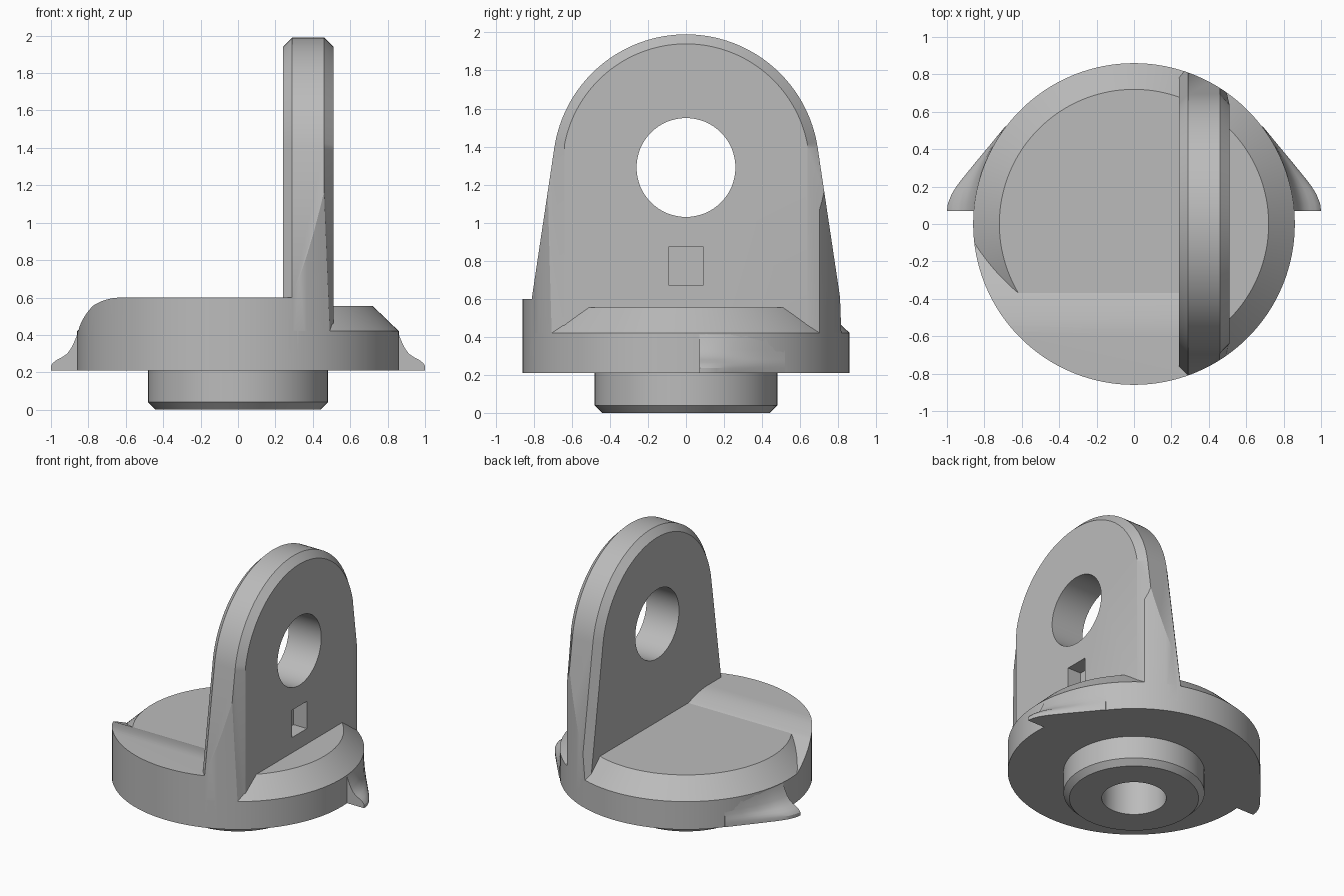
import bpy, bmesh, math
from math import sin, cos, radians, sqrt, pi

cube = bpy.data.objects.get("Cube")
if cube:
    bpy.data.objects.remove(cube, do_unlink=True)

grey = bpy.data.materials.new("plain grey")
grey.use_nodes = True
tone = (0.5, 0.5, 0.5, 1)
grey.diffuse_color = tone
grey.node_tree.nodes["Principled BSDF"].inputs["Base Color"].default_value = tone

DISK_R = 0.86
SEGS = 128


def make(name, bm):
    """Turn a bmesh into a grey object."""
    bmesh.ops.remove_doubles(bm, verts=bm.verts, dist=1e-5)
    bmesh.ops.recalc_face_normals(bm, faces=bm.faces)
    mesh = bpy.data.meshes.new(name)
    bm.to_mesh(mesh)
    bm.free()
    mesh.materials.append(grey)
    ob = bpy.data.objects.new(name, mesh)
    bpy.context.collection.objects.link(ob)
    return ob


def loft(name, rings):
    """Skin closed rings of equal length and cap both ends."""
    bm = bmesh.new()
    loops = [[bm.verts.new(p) for p in ring] for ring in rings]
    n = len(loops[0])
    for a, b in zip(loops, loops[1:]):
        for i in range(n):
            j = (i + 1) % n
            bm.faces.new((a[i], a[j], b[j], b[i]))
    bm.faces.new(loops[0])
    bm.faces.new(loops[-1])
    return make(name, bm)


def lathe(name, profile):
    """Revolve (radius, z) points around z."""
    bm = bmesh.new()
    verts = [bm.verts.new((r, 0, z)) for r, z in profile]
    edges = [bm.edges.new(pair) for pair in zip(verts, verts[1:])]
    bmesh.ops.spin(bm, geom=verts + edges, cent=(0, 0, 0), axis=(0, 0, 1),
                   angle=2 * pi, steps=SEGS, use_merge=True)
    return make(name, bm)


def box(name, x0, x1, y0, y1, z0, z1):
    return loft(name, [[(x, y0, z0), (x, y1, z0), (x, y1, z1), (x, y0, z1)]
                       for x in (x0, x1)])


def combine(ob, cutter, operation):
    """Apply a boolean and discard the helper."""
    cutter.hide_render = True
    mod = ob.modifiers.new("cut", 'BOOLEAN')
    mod.operation = operation
    mod.solver = 'EXACT'
    mod.object = cutter
    bpy.context.view_layer.objects.active = ob
    bpy.ops.object.modifier_apply(modifier=mod.name)
    bpy.data.objects.remove(cutter, do_unlink=True)


def round_limit():
    return lathe("limit", [(0, 0.1), (DISK_R, 0.1), (DISK_R, 2.2), (0, 2.2)])


# Disk with chamfered rim, hub below and blind bore
disk = lathe("base_disk", [(0, 0.4), (0.22, 0.4), (0.22, 0), (0.44, 0),
                           (0.48, 0.04), (0.48, 0.21), (DISK_R, 0.21),
                           (DISK_R, 0.42), (0.72, 0.555), (0, 0.555)])

# Front lip: ramp that eases to a flat top, trimmed to the disk
ramp = [(-0.1, 0.42), (-0.37, 0.555)]
for i in range(1, 9):
    t = i / 8
    ramp.append((-0.37 - 0.23 * t, 0.555 + 0.045 * sin(t * pi / 2)))
ramp += [(-0.95, 0.6), (-0.95, 0.42)]
lip = loft("front_lip", [[(x, y, z) for y, z in ramp] for x in (-0.95, 0.29)])
combine(lip, round_limit(), 'INTERSECT')

# Upright bracket: tapered plate with round top and chamfered edges
HOLE_Z = 1.29
TAPER = radians(8.5)


def bracket_ring(x, inset, limit):
    r = 0.70 - inset
    foot = (r + (HOLE_Z - 0.3) * sin(TAPER)) / cos(TAPER)
    ring = [(foot, 0.3)]
    for i in range(65):
        a = TAPER + (pi - 2 * TAPER) * i / 64
        ring.append((r * cos(a), HOLE_Z + r * sin(a)))
    ring.append((-foot, 0.3))
    return [(x, max(-limit, min(limit, y)), z) for y, z in ring]


bracket = loft("upright_bracket", [bracket_ring(0.24, 0.05, 1),
                                   bracket_ring(0.29, 0, 1),
                                   bracket_ring(0.46, 0, 1),
                                   bracket_ring(0.51, 0.05, 0.64)])
combine(bracket, round_limit(), 'INTERSECT')

# Round through hole and square pocket
circle = [(0.26 * cos(2 * pi * i / 64), HOLE_Z + 0.26 * sin(2 * pi * i / 64))
          for i in range(64)]
combine(bracket, loft("hole", [[(x, y, z) for y, z in circle] for x in (0, 0.8)]),
        'DIFFERENCE')
combine(bracket, box("pocket", 0.40, 0.7, -0.09, 0.09, 0.67, 0.875), 'DIFFERENCE')

# Side tabs: concave fillet that fades into the rim
fillet = [(1, 0.21), (1, 0.235), (0.93, 0.25), (0.8, 0.265), (0.6, 0.28),
          (0.4, 0.3), (0.25, 0.33), (0.12, 0.37), (0.04, 0.4), (0, 0.42)]
edge = [(0.07, 1.0), (0.11, 0.995), (0.16, 0.975), (0.2, 0.95), (0.24, 0.92),
        (0.32, 0.855), (0.42, 0.772), (0.52, 0.69)]
tabs = []
for side, name in ((1, "left_tab"), (-1, "right_tab")):
    rings = []
    for y, outer in edge:
        rim = sqrt(DISK_R ** 2 - y ** 2) - 0.002
        reach = max(outer - rim, 0.001)
        ring = [(side * (rim + reach * f), y, z) for f, z in fillet]
        rings.append(ring + [(side * (rim - 0.1), y, 0.42),
                             (side * (rim - 0.1), y, 0.21)])
    tabs.append(loft(name, rings))

# Smooth shading with crisp edges
for ob in bpy.context.view_layer.objects:
    ob.select_set(ob in [disk, lip, bracket] + tabs)
bpy.context.view_layer.objects.active = disk
bpy.ops.object.shade_smooth_by_angle(angle=radians(25))
